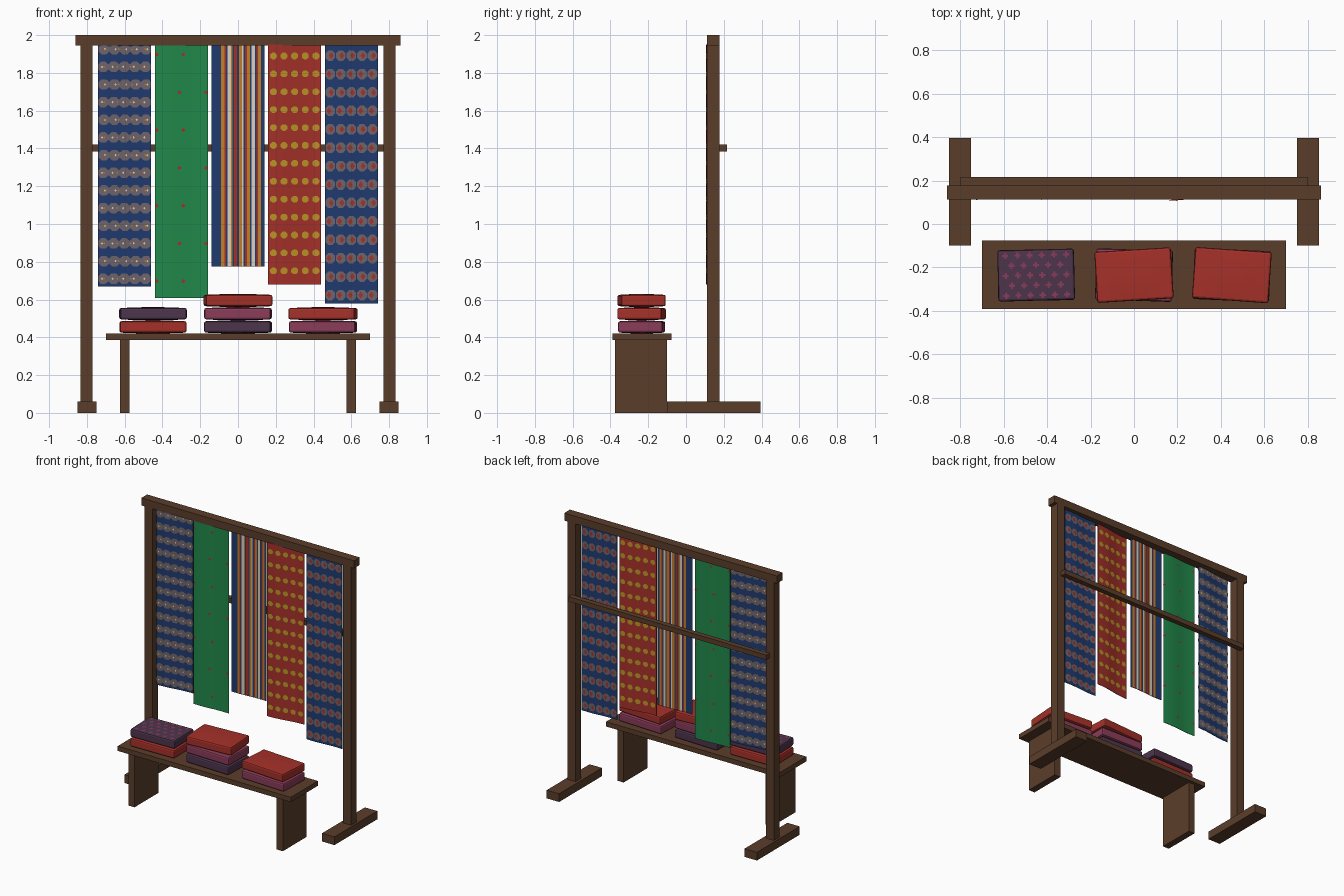
import bpy, bmesh, math
from mathutils import Matrix, Vector

if "Cube" in bpy.data.objects:
    bpy.data.objects.remove(bpy.data.objects["Cube"])

COLOURS = {
    "wood": (0.105, 0.048, 0.023), "blue": (0.014, 0.043, 0.16), "green": (0.015, 0.25, 0.07),
    "red": (0.38, 0.030, 0.022), "mustard": (0.50, 0.30, 0.02), "orange": (0.55, 0.21, 0.02),
    "cream": (0.72, 0.64, 0.52), "grey": (0.16, 0.13, 0.145), "plum": (0.25, 0.045, 0.10),
    "purple": (0.075, 0.035, 0.072)}
MATS = {}
for name, c in COLOURS.items():
    MATS[name] = bpy.data.materials.new(name)
    MATS[name].diffuse_color = (*c, 1)


def finish(name, bm, mats):
    me = bpy.data.meshes.new(name)
    bm.to_mesh(me)
    bm.free()
    for m in mats:
        me.materials.append(MATS[m])
    ob = bpy.data.objects.new(name, me)
    bpy.context.collection.objects.link(ob)
    return ob


def box(name, lo, hi, mat="wood"):
    bm = bmesh.new()
    size = [h - l for l, h in zip(lo, hi)]
    mid = [(h + l) / 2 for l, h in zip(lo, hi)]
    bmesh.ops.create_cube(bm, size=1, matrix=Matrix.Translation(mid) @ Matrix.Diagonal((*size, 1)))
    return finish(name, bm, [mat])


# display frame: beam, back rail, posts and feet
box("top_beam", (-0.86, 0.112, 1.945), (0.86, 0.178, 2.0))
box("back_rail", (-0.80, 0.178, 1.385), (0.80, 0.216, 1.42))
for s, side in ((-1, "left"), (1, "right")):
    def span(a, b):
        return sorted((s * a, s * b))
    x0, x1 = span(0.77, 0.835)
    box(side + "_post", (x0, 0.112, 0.06), (x1, 0.178, 1.945))
    x0, x1 = span(0.75, 0.85)
    box(side + "_foot", (x0, -0.10, 0), (x1, 0.395, 0.06))
    x0, x1 = span(0.575, 0.625)
    box(side + "_bench_leg", (x0, -0.375, 0), (x1, -0.10, 0.385))
box("bench_top", (-0.70, -0.39, 0.385), (0.70, -0.077, 0.42))


# hanging cloths: thin, gently waved slabs with raised motifs on both sides
T = 0.002
W = 0.28
TOP = 1.95


def cloth(name, xc, bottom, yl, yr, mats, stripes=None, motifs=(), start=0.45):
    n = len(stripes) if stripes else 28

    def surf(x):
        u = (x - xc) / W + 0.5
        return yl + (yr - yl) * u - 0.003 * math.sin(2 * math.pi * u)

    bm = bmesh.new()
    rings = []
    for i in range(n + 1):
        x = xc - W / 2 + W * i / n
        y = surf(x)
        rings.append([bm.verts.new(p) for p in ((x, y - T, bottom), (x, y - T, TOP),
                                                (x, y + T, TOP), (x, y + T, bottom))])
    for i in range(n):
        a, b = rings[i], rings[i + 1]
        for k in range(4):
            j = (k + 1) % 4
            f = bm.faces.new((a[k], a[j], b[j], b[k]))
            f.material_index = stripes[i] if stripes else 0
    bm.faces.new(rings[0][::-1])
    bm.faces.new(rings[-1])
    bmesh.ops.recalc_face_normals(bm, faces=bm.faces[:])
    # motifs: (material index, half width, half height, columns, row pitch, sides, lift, shift)
    for mi, hw, hh, cols, pitch, sides, lift, shift in motifs:
        rows = int((1.935 - bottom) / pitch - start) + 1
        for r in range(rows):
            z = bottom + pitch * (r + start)
            for c in range(cols):
                x = xc + W * ((c + 0.5) / cols - 0.5) + (shift if r % 2 else -shift)
                for d in (-1, 1):
                    pts = []
                    for k in range(sides):
                        t = 2 * math.pi * (k + (0.5 if sides == 8 else 0)) / sides
                        px = min(max(x + hw * math.cos(t), xc - W / 2), xc + W / 2)
                        pz = min(z + hh * math.sin(t), 1.944)
                        pts.append(bm.verts.new((px, surf(px) + d * (T + lift), pz)))
                    f = bm.faces.new(pts if d < 0 else pts[::-1])
                    f.material_index = mi
    return finish(name, bm, mats)


cloth("ikat_cloth_left", -0.60, 0.668, 0.115, 0.14, ["blue", "grey", "cream", "orange"], motifs=[
    (1, 0.032, 0.030, 5, 0.0935, 8, 0.002, 0.002), (2, 0.006, 0.007, 5, 0.0935, 4, 0.003, 0.008),
    (3, 0.005, 0.006, 4, 0.0935, 4, 0.003, 0.004)])
cloth("green_cloth", -0.30, 0.607, 0.116, 0.124, ["green", "red"], motifs=[
    (1, 0.012, 0.011, 2, 0.20, 4, 0.002, 0.06)])
cloth("striped_cloth", 0.0, 0.775, 0.124, 0.13, ["blue", "orange", "red", "cream", "mustard"],
      stripes=["BORCM".index(ch) for ch in "BBBBBBOORBCCOBRRBOOCBROOBCCBROOBB"])
cloth("red_cloth", 0.30, 0.68, 0.109, 0.14, ["red", "mustard"], start=0.76, motifs=[
    (1, 0.020, 0.019, 5, 0.0948, 8, 0.002, 0.0)])
cloth("ikat_cloth_right", 0.60, 0.58, 0.138, 0.146, ["blue", "grey", "red"], motifs=[
    (1, 0.028, 0.030, 5, 0.0975, 8, 0.002, 0.0), (2, 0.013, 0.018, 5, 0.0975, 4, 0.003, 0.006)])


# folded textiles: softly bulged, bevelled slabs stacked on the bench
def folded(name, mat, x, z, angle, w=0.352, d=0.235, h=0.06, crosses=False):
    def bulge(px, py):
        return 0.005 * math.cos(math.pi * px / w) * math.cos(math.pi * py / d)

    bm = bmesh.new()
    bmesh.ops.create_cube(bm, size=1, matrix=Matrix.Diagonal((w, d, h, 1)))
    bmesh.ops.bevel(bm, geom=bm.edges[:], offset=0.010, segments=2, profile=0.5, affect='EDGES')
    for axis, size in ((0, w), (1, d)):
        for k in range(1, 6):
            co, no = Vector((0, 0, 0)), Vector((0, 0, 0))
            co[axis] = size * (k / 6 - 0.5)
            no[axis] = 1
            bmesh.ops.bisect_plane(bm, geom=bm.verts[:] + bm.edges[:] + bm.faces[:],
                                   plane_co=co, plane_no=no)
    for v in bm.verts:
        v.co.z += math.copysign(bulge(v.co.x, v.co.y), v.co.z)
    # small woven crosses on the upper face
    if crosses:
        for r in range(5):
            for c in range(6 - r % 2):
                cx = (c - 2.5 + 0.5 * (r % 2)) * 0.056
                cy = (r - 2) * 0.046
                for hw, hh in ((0.014, 0.005), (0.005, 0.014)):
                    f = bm.faces.new([bm.verts.new((cx + sx * hw, cy + sy * hh, h / 2 + bulge(cx, cy) + 0.001))
                                      for sx, sy in ((-1, -1), (1, -1), (1, 1), (-1, 1))])
                    f.material_index = 1
    ob = finish(name, bm, [mat, "plum"])
    ob.location = (x, -0.235, z + h / 2 + 0.005)
    ob.rotation_euler.z = math.radians(angle)
    return ob


STACKS = {
    "left": (-0.45, [("red", 1), ("purple", 1.5)]),
    "middle": (0.0, [("purple", -2), ("plum", -1.5), ("red", 3.5)]),
    "right": (0.45, [("plum", -2.5), ("red", -4)])}
for side, (x, layers) in STACKS.items():
    for i, (mat, ang) in enumerate(layers):
        folded(f"{side}_folded_cloth_{i + 1}", mat, x, 0.42 + 0.07 * i, ang,
               crosses=(side == "left" and i == 1))

for m in bpy.data.materials:
    if m.users and not m.is_grease_pencil:
        m.use_nodes = True
        m.node_tree.nodes["Principled BSDF"].inputs["Base Color"].default_value = m.diffuse_color
